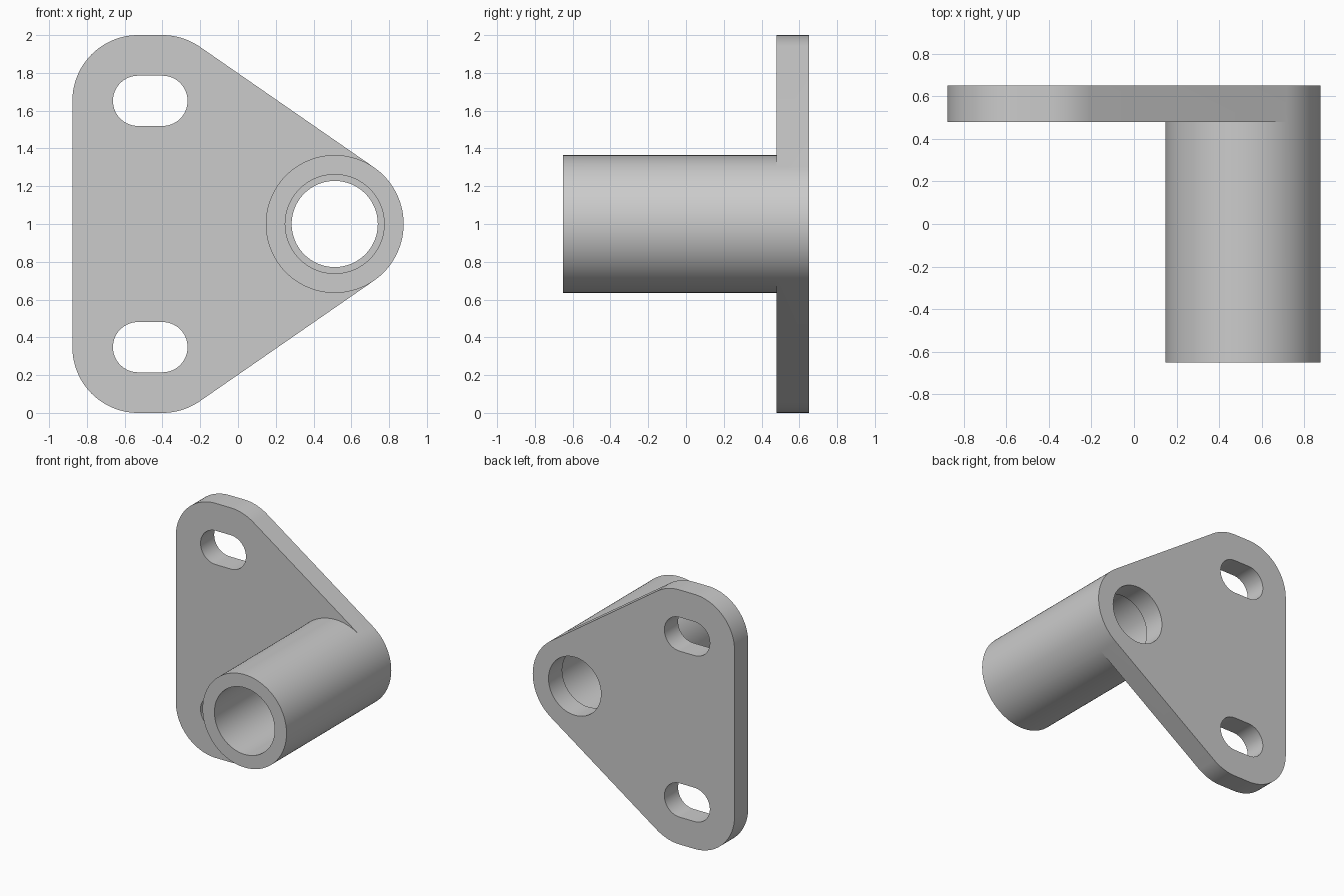
import bpy
import bmesh
from math import cos, sin, pi, radians
from mathutils import Vector

cube = bpy.data.objects.get("Cube")
if cube:
    bpy.data.objects.remove(cube, do_unlink=True)

STEPS = 96                                # segments in a full circle
QUARTER = STEPS // 4
TANGENT = 15                              # step where the slanted edges meet the arcs
FRONT, PLATE, BACK = -0.65, 0.48, 0.65    # depths along y
TUBE, TUBE_R, BORE_R, HOLE_R = (0.512, 1.0), 0.365, 0.262, 0.228
CORNER_R, SLOT_R = 0.348, 0.133
SLOT_LEFT, SLOT_RIGHT, SLOT_RISE = -0.529, -0.4, 0.652


def arc(centre, radius, start, end):
    """Points (x, z) on an arc, given in circle steps."""
    way = 1 if end >= start else -1
    return [(centre[0] + radius * cos(2 * pi * k / STEPS),
             centre[1] + radius * sin(2 * pi * k / STEPS))
            for k in range(start, end + way, way)]


def circle(radius):
    return arc(TUBE, radius, 0, STEPS - 1)


def ring(bm, loop, y):
    return [bm.verts.new(Vector((x, y, z))) for x, z in loop]


def bridge(bm, loop_a, y_a, loop_b, y_b):
    """Quads between two loops of equal length."""
    a, b = ring(bm, loop_a, y_a), ring(bm, loop_b, y_b)
    for i in range(len(a)):
        j = (i + 1) % len(a)
        bm.faces.new((a[i], a[j], b[j], b[i]))


def cap(bm, loops, y):
    """Flat face with holes: outer loop first, then the holes."""
    edges = []
    for loop in loops:
        v = ring(bm, loop, y)
        edges += [bm.edges.new((v[i - 1], v[i])) for i in range(len(v))]
    bmesh.ops.triangle_fill(bm, edges=edges, use_beauty=True, normal=(0, -1, 0))


# Plate corners and slots share their centres
top_l, top_r = (SLOT_LEFT, 1 + SLOT_RISE), (SLOT_RIGHT, 1 + SLOT_RISE)
low_l, low_r = (SLOT_LEFT, 1 - SLOT_RISE), (SLOT_RIGHT, 1 - SLOT_RISE)
corners = (arc(top_r, CORNER_R, TANGENT, QUARTER)
           + arc(top_l, CORNER_R, QUARTER, 2 * QUARTER)
           + arc(low_l, CORNER_R, 2 * QUARTER, 3 * QUARTER)
           + arc(low_r, CORNER_R, 3 * QUARTER, STEPS - TANGENT))
outline = corners + arc(TUBE, TUBE_R, -TANGENT, TANGENT)
face_outline = corners + arc(TUBE, TUBE_R, STEPS - TANGENT, TANGENT)
slots = [arc(r, SLOT_R, -QUARTER, QUARTER) + arc(l, SLOT_R, QUARTER, 3 * QUARTER)
         for l, r in ((top_l, top_r), (low_l, low_r))]

bm = bmesh.new()

# Plate: rim, slot walls, front and back faces
bridge(bm, outline, PLATE, outline, BACK)
for slot in slots:
    bridge(bm, slot, PLATE, slot, BACK)
cap(bm, [face_outline] + slots, PLATE)
cap(bm, [outline, circle(HOLE_R)] + slots, BACK)

# Tube: outside, front rim, stepped bore
profile = [(TUBE_R, PLATE), (TUBE_R, FRONT), (BORE_R, FRONT),
           (BORE_R, PLATE), (HOLE_R, PLATE), (HOLE_R, BACK)]
for (r_a, y_a), (r_b, y_b) in zip(profile, profile[1:]):
    bridge(bm, circle(r_a), y_a, circle(r_b), y_b)

bmesh.ops.remove_doubles(bm, verts=bm.verts, dist=0.0002)
bmesh.ops.recalc_face_normals(bm, faces=bm.faces)

mesh = bpy.data.meshes.new("plate_with_tube")
bm.to_mesh(mesh)
bm.free()
bracket = bpy.data.objects.new("plate_with_tube", mesh)
bpy.context.collection.objects.link(bracket)

# Plain grey metal
grey = bpy.data.materials.new("grey")
grey.use_nodes = True
colour = (0.6, 0.6, 0.6, 1)
grey.diffuse_color = colour
grey.node_tree.nodes["Principled BSDF"].inputs["Base Color"].default_value = colour
mesh.materials.append(grey)

bpy.ops.object.select_all(action='DESELECT')
bracket.select_set(True)
bpy.context.view_layer.objects.active = bracket
bpy.ops.object.shade_smooth_by_angle(angle=radians(30))
